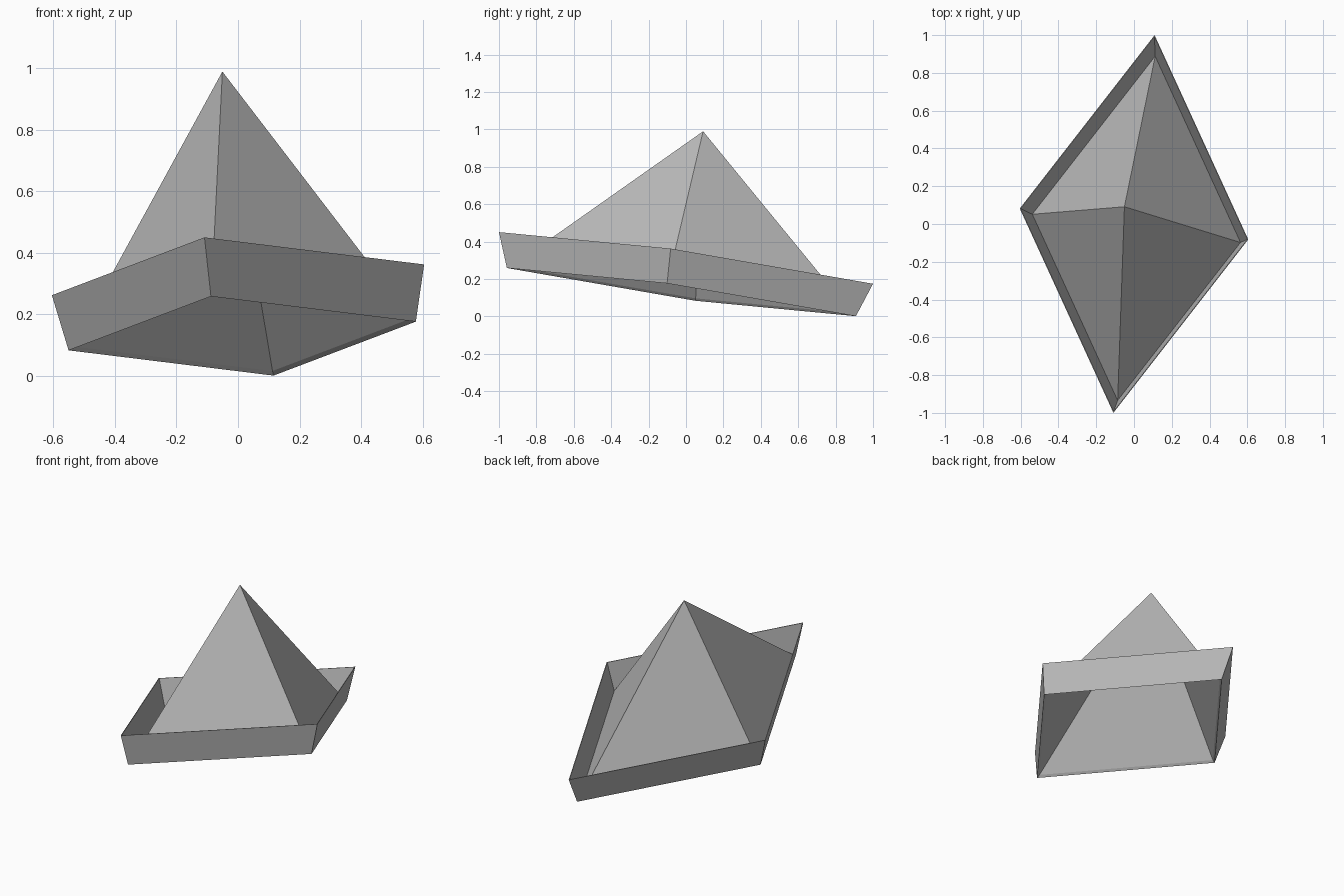
import bpy
import bmesh
from mathutils import Vector

cube = bpy.data.objects.get("Cube")
if cube:
    bpy.data.objects.remove(cube, do_unlink=True)

grey = bpy.data.materials.new("plain grey")
grey.use_nodes = True
colour = (0.5, 0.5, 0.5, 1)
grey.diffuse_color = colour
grey.node_tree.nodes["Principled BSDF"].inputs["Base Color"].default_value = colour

# Tilted frame shared by both parts: half diagonals of the brim and the crown axis
CENTRE = Vector((0, 0, 0.3125))
SIDE = Vector((0.605, -0.082, 0.05))
LENGTH = Vector((0.109, 1.0, -0.138))
AXIS = Vector((-0.075, 0.135, 1))


def ring(bm, size, height):
    """Four corners of a diamond of the given size at a height on the axis."""
    middle = CENTRE + AXIS * (height - CENTRE.z)
    return [bm.verts.new(middle + d * size) for d in (SIDE, LENGTH, -SIDE, -LENGTH)]


def bridge(bm, lower, upper):
    for i in range(4):
        j = (i + 1) % 4
        bm.faces.new((lower[i], lower[j], upper[j], upper[i]))


def finish(bm, name):
    mesh = bpy.data.meshes.new(name)
    bm.to_mesh(mesh)
    bm.free()
    mesh.materials.append(grey)
    obj = bpy.data.objects.new(name, mesh)
    bpy.context.collection.objects.link(obj)


# Upturned brim: a thin wall of four flared sides with a narrow lower ledge
BASE = (0.911, 0.142)
bm = bmesh.new()
rings = [ring(bm, *p) for p in ((0.933, 0.13), (1.0, 0.3125), (0.993, 0.3125), BASE)]
for k in range(4):
    bridge(bm, rings[k], rings[(k + 1) % 4])
finish(bm, "brim")

# Crown: an open-bottomed pyramid rising from inside the brim
bm = bmesh.new()
base = ring(bm, *BASE)
tip = bm.verts.new(CENTRE + AXIS * 0.677)
for i in range(4):
    bm.faces.new((base[i], base[(i + 1) % 4], tip))
finish(bm, "crown")
